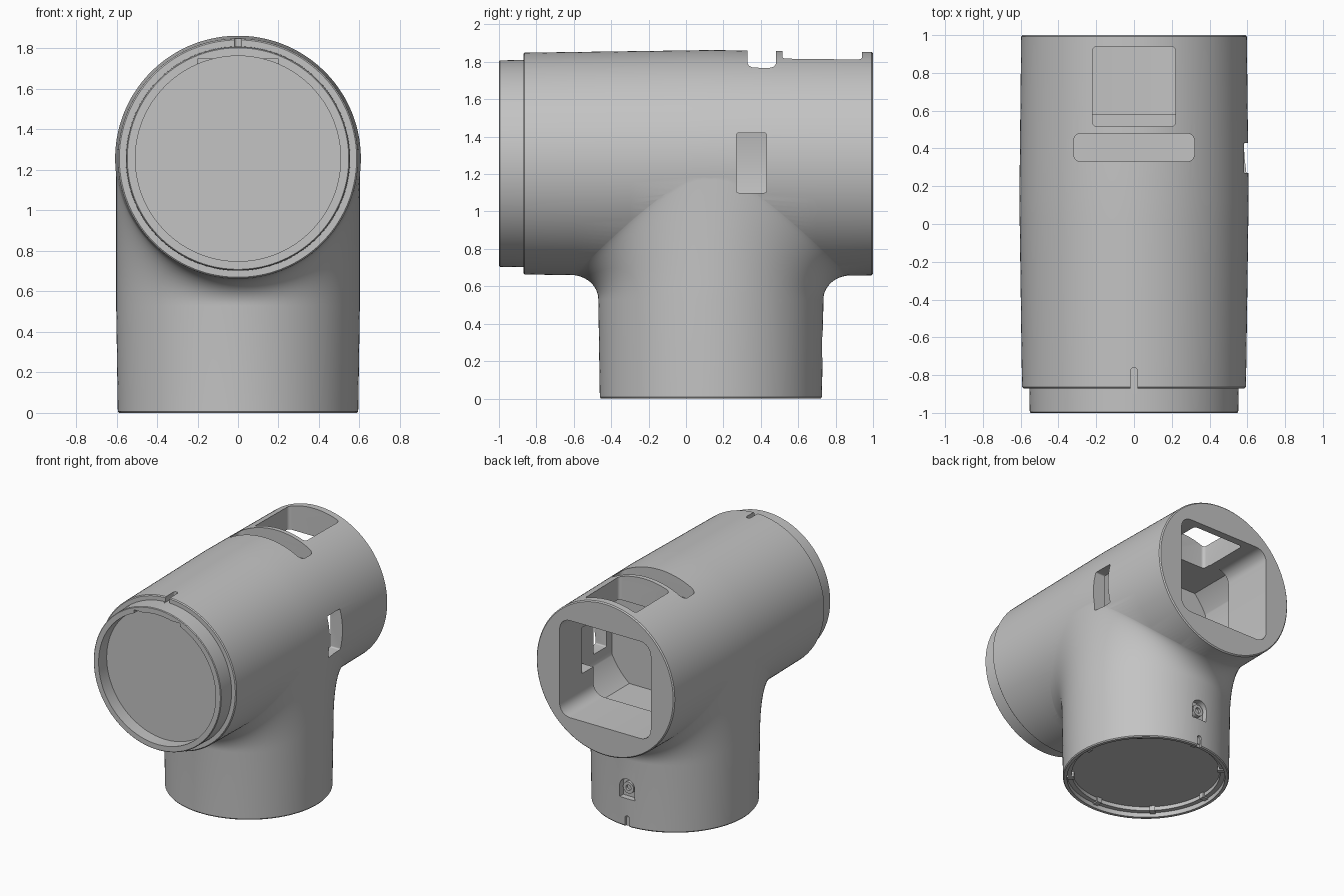
import bpy, bmesh
from math import sin, cos, pi, sqrt, copysign
from mathutils import Vector

if "Cube" in bpy.data.objects:
    bpy.data.objects.remove(bpy.data.objects["Cube"])

AXIS_Z, LEG_Y, LEG_R, SEG = 1.256, 0.133, 0.602, 128

grey = bpy.data.materials.new("plain grey")
grey.use_nodes = True
grey.diffuse_color = (0.55, 0.55, 0.55, 1)
grey.node_tree.nodes["Principled BSDF"].inputs["Base Color"].default_value = (0.55, 0.55, 0.55, 1)


def finish(bm, name):
    bmesh.ops.recalc_face_normals(bm, faces=bm.faces)
    mesh = bpy.data.meshes.new(name)
    bm.to_mesh(mesh)
    bm.free()
    mesh.materials.append(grey)
    obj = bpy.data.objects.new(name, mesh)
    bpy.context.collection.objects.link(obj)
    return obj


def loft(name, rings):
    """Closed solid through rings of equal point count."""
    bm = bmesh.new()
    loops = [[bm.verts.new(p) for p in ring] for ring in rings]
    n = len(loops[0])
    for a, b in zip(loops, loops[1:]):
        for i in range(n):
            j = (i + 1) % n
            bm.faces.new((a[i], a[j], b[j], b[i]))
    bm.faces.new(loops[0])
    bm.faces.new(loops[-1])
    return finish(bm, name)


def angles(n=SEG):
    return [2 * pi * (i + 0.5) / n for i in range(n)]


def lathe_y(name, profile, z=AXIS_Z, n=SEG):
    return loft(name, [[(r * cos(a), y, z + r * sin(a)) for a in angles(n)]
                       for y, r in profile])


def lathe_z(name, profile):
    return loft(name, [[(r * cos(a), LEG_Y + r * sin(a), z) for a in angles()]
                       for z, r in profile])


def box(name, lo, hi, axis=0, radius=0):
    """Box whose edges along one axis may be rounded."""
    bm = bmesh.new()
    bmesh.ops.create_cube(bm, size=1)
    for v in bm.verts:
        v.co = Vector((l + (c + 0.5) * (h - l) for c, l, h in zip(v.co, lo, hi)))
    if radius:
        edges = [e for e in bm.edges
                 if abs((e.verts[0].co - e.verts[1].co).normalized()[axis]) > 0.9]
        bmesh.ops.bevel(bm, geom=edges, offset=radius, segments=6,
                        profile=0.5, affect='EDGES')
    return finish(bm, name)


def combine(target, other, operation):
    mod = target.modifiers.new(operation, 'BOOLEAN')
    mod.operation, mod.solver, mod.object = operation, 'EXACT', other
    bpy.context.view_layer.objects.active = target
    bpy.ops.object.modifier_apply(modifier=mod.name)
    bpy.data.objects.remove(other)


# Horizontal barrel, very slightly swollen in the middle, with front neck
def barrel_radius(y):
    if y < LEG_Y:
        return 0.593 + 0.014 * (y + 0.87)
    return 0.607 - 0.011 * (y - LEG_Y)


barrel = [(-1, 0.547), (-0.995, 0.552), (-0.87, 0.554), (-0.87, 0.586), (-0.863, 0.593)]
barrel += [(y, barrel_radius(y)) for y in (-0.6, -0.3, 0, LEG_Y, 0.4, 0.7, 0.992)]
body = lathe_y("pipe_body", barrel + [(1, 0.589)])

# Leg flaring from a level line into the barrel along a tangent conic blend
STEPS, FLARE_Z, FLARE = 12, 0.53, 0.75
rings = [[] for _ in range(STEPS + 4)]
for a in angles():
    c, s = cos(a), sin(a)
    x = LEG_R * c
    end_y = LEG_Y + FLARE * copysign(abs(s) ** 0.8, s)
    z = AXIS_Z - sqrt((barrel_radius(end_y) - 0.001) ** 2 - x * x)
    start = Vector((x, LEG_Y + LEG_R * s, FLARE_Z))
    crease = Vector((x, LEG_Y + LEG_R * s, z))
    end = Vector((x, end_y, z))
    rings[0].append((0.588 * c, LEG_Y + 0.588 * s, 0))
    rings[1].append((0.594 * c, LEG_Y + 0.594 * s, 0.008))
    for k in range(STEPS + 1):
        t = k / STEPS
        w0, w1, w2 = (1 - t) ** 2, 1.414 * t * (1 - t), t * t
        rings[2 + k].append((start * w0 + crease * w1 + end * w2) / (w0 + w1 + w2))
    rings[-1].append((0.3 * c, LEG_Y + 0.3 * s, AXIS_Z))
combine(body, loft("leg", rings), 'UNION')

# Inner chamber: round, with flattened sides and ceiling
H = AXIS_Z
chamber = lathe_y("inner_chamber", [(0.2, 0.555), (0.58, 0.555)])
combine(chamber, box("chamber_limits", (-0.5, 0, H - 0.43), (0.5, 1, H + 0.385)), 'INTERSECT')

# Openings and recesses
cutters = [
    chamber,
    lathe_y("front_recess", [(-1.1, 0.507), (-0.9, 0.507)]),
    box("front_recess_key", (-0.2, -1.1, 1.6), (0.2, -0.92, H + 0.492)),
    box("top_mark", (-0.018, -0.9, H + 0.55), (0.018, -0.76, 2), 2, 0.017),
    box("back_opening", (-0.395, 0.5, H - 0.38), (0.395, 1.1, H + 0.38), 1, 0.09),
    box("side_pocket", (0.3, 0.21, 1.09), (0.5, 0.72, 1.45)),
    box("top_window", (-0.22, 0.515, 1.5), (0.22, 0.94, 2), 2, 0.025),
    box("top_slot", (-0.32, 0.33, 1.7), (0.32, 0.48, 2), 2, 0.04),
    box("side_slot", (0.4, 0.27, 1.1), (0.7, 0.43, 1.42), 0, 0.01),
    lathe_z("bottom_recess", [(-0.1, 0.565), (0.035, 0.565)]),
    lathe_z("bottom_socket", [(-0.1, 0.53), (0.065, 0.53)]),
    box("catch_pocket", (-0.065, LEG_Y + 0.55, 0.22), (0.065, 0.9, 0.31)),
    lathe_y("catch_pocket_top", [(LEG_Y + 0.55, 0.065), (0.9, 0.065)], 0.31, 32),
    box("bottom_mark", (-0.018, LEG_Y + 0.575, -0.1), (0.018, 0.9, 0.085), 1, 0.017),
]
for cutter in cutters:
    cutter.hide_render = True
    combine(body, cutter, 'DIFFERENCE')

# Round stud with a hole inside the catch pocket
stud = lathe_y("catch_stud", [(LEG_Y + 0.54, 0.045), (LEG_Y + 0.58, 0.045)], 0.3, 32)
combine(stud, lathe_y("stud_hole", [(LEG_Y + 0.56, 0.022), (0.9, 0.022)], 0.3, 32),
        'DIFFERENCE')

# Small locking tabs around the bottom socket
tabs = []
for i in range(8):
    tab = box("locking_tab", (0.515, -0.02, 0.025), (0.58, 0.02, 0.07))
    tab.location, tab.rotation_euler = (0, LEG_Y, 0), (0, 0, pi * i / 4)
    tabs.append(tab)

for obj in [body, stud] + tabs:
    bpy.ops.object.select_all(action='DESELECT')
    obj.select_set(True)
    bpy.context.view_layer.objects.active = obj
    bpy.ops.object.shade_smooth_by_angle(angle=0.5)
